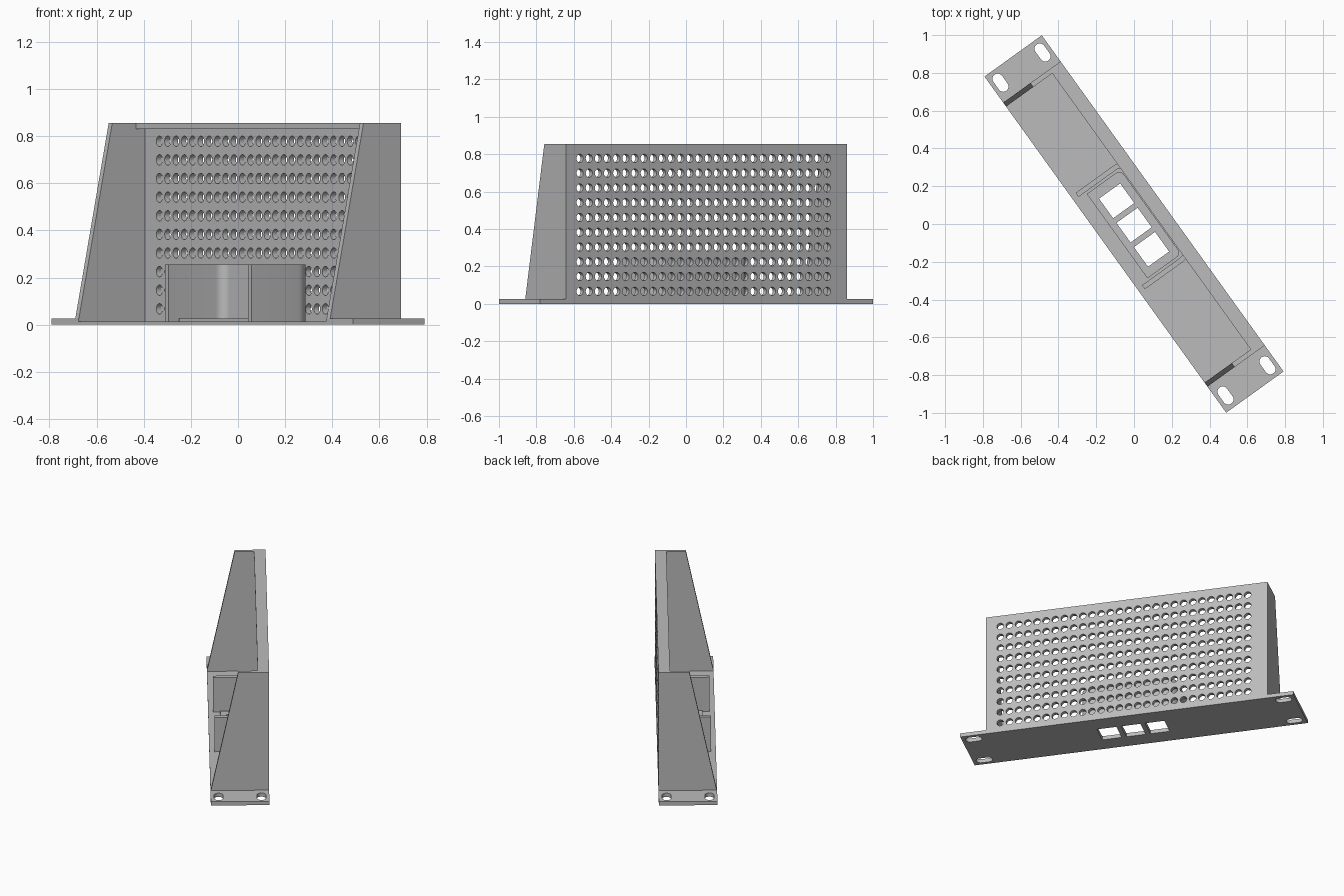
import bpy, bmesh, math
from mathutils import Matrix, Vector

if "Cube" in bpy.data.objects:
    bpy.data.objects.remove(bpy.data.objects["Cube"])

TURN = Matrix.Rotation(math.radians(-54.28), 4, 'Z')   # whole bracket is turned on the ground
HL, HW = 1.096, 0.187      # half length and half width of the faceplate
BODY = 0.926               # half length of the upright body
T, THIN = 0.026, 0.013     # wall thickness and thinned plate thickness
H = 0.855

grey = bpy.data.materials.new("plain grey")
grey.diffuse_color = (0.5, 0.5, 0.5, 1)
grey.use_nodes = True
grey.node_tree.nodes["Principled BSDF"].inputs["Base Color"].default_value = grey.diffuse_color


def add_prism(bm, outline, axis, lo, hi):
    """Extrude a 2D outline along an axis; x: (y,z), y: (x,z), z: (x,y)."""
    place = {'x': lambda a, b, d: (d, a, b),
             'y': lambda a, b, d: (a, d, b),
             'z': lambda a, b, d: (a, b, d)}[axis]
    face = bm.faces.new([bm.verts.new(place(a, b, lo)) for a, b in outline])
    ext = bmesh.ops.extrude_face_region(bm, geom=[face])
    step = Vector(place(0, 0, hi - lo))
    bmesh.ops.translate(bm, vec=step,
                        verts=[v for v in ext['geom'] if isinstance(v, bmesh.types.BMVert)])


def make(name, prisms):
    bm = bmesh.new()
    for p in prisms:
        add_prism(bm, *p)
    bmesh.ops.recalc_face_normals(bm, faces=bm.faces)
    me = bpy.data.meshes.new(name)
    bm.to_mesh(me)
    bm.free()
    me.materials.append(grey)
    ob = bpy.data.objects.new(name, me)
    bpy.context.collection.objects.link(ob)
    ob.matrix_world = TURN
    return ob


def cut(ob, prisms):
    cutter = make("cutter", prisms)
    mod = ob.modifiers.new("cut", 'BOOLEAN')
    mod.object = cutter
    mod.solver = 'EXACT'
    bpy.context.view_layer.objects.active = ob
    bpy.ops.object.modifier_apply(modifier=mod.name)
    bpy.data.objects.remove(cutter)


def smooth(ob):
    bpy.ops.object.select_all(action='DESELECT')
    ob.select_set(True)
    bpy.context.view_layer.objects.active = ob
    bpy.ops.object.shade_smooth_by_angle(angle=math.radians(35))


def rect(x0, x1, y0, y1):
    return [(x0, y0), (x1, y0), (x1, y1), (x0, y1)]


def arc(cx, cy, r, a0, a1, n):
    return [(cx + r * math.cos(math.radians(a0 + (a1 - a0) * i / n)),
             cy + r * math.sin(math.radians(a0 + (a1 - a0) * i / n))) for i in range(n + 1)]


def slot(cx, cy, half, r):
    return arc(cx + half, cy, r, -90, 90, 10) + arc(cx - half, cy, r, 90, 270, 10)


def u_outline(hx, y0, y1, r):
    """Half of the cradle section: front left, round the two back corners, front right."""
    return ([(-hx, y0)] + arc(-hx + r, y1 - r, r, 180, 90, 8)
            + arc(hx - r, y1 - r, r, 90, 0, 8) + [(hx, y0)])


# Faceplate with thicker ears, a raised pad, mounting slots and three windows
inner = BODY - T
slots = [(slot(sx * 1.02, sy * 0.137, 0.025, 0.028), 'z', -0.1, 0.1)
         for sx in (-1, 1) for sy in (-1, 1)]
windows = [(rect(c - 0.064, c + 0.064, -0.072, 0.066), 'z', -0.1, 0.1)
           for c in (-0.153, 0.005, 0.163)]
profile = [(-HL, 0), (HL, 0), (HL, T), (inner, T), (inner, THIN),
           (-inner, THIN), (-inner, T), (-HL, T)]
plate = make("faceplate", [(profile, 'y', -HW, HW)])
cut(plate, slots + windows)
smooth(plate)

pad = make("window_pad", [(u_outline(0.275, -0.11, 0.11, 0.03), 'z', THIN, T)])
cut(pad, windows)

# Perforated back wall
wall = make("perforated_wall", [(rect(-inner, inner, THIN, H), 'y', HW - T, HW)])
cut(wall, [(arc(0.019 + (i - 13.5) * 0.0603, 0.067 + j * 0.079, 0.0225, 0, 337.5, 15), 'y', 0.1, 0.25)
           for i in range(28) for j in range(10)])
smooth(wall)

# Lip along the top of the wall
make("top_lip", [(rect(-inner, inner, H - T, H), 'y', 0.114, HW - T)])

# Tapered end walls
for name, s in (("left_end_wall", -1), ("right_end_wall", 1)):
    make(name, [([(-HW, THIN), (HW, THIN), (HW, H), (-0.01, H)], 'x',
                 min(s * inner, s * BODY), max(s * inner, s * BODY))])

# U-shaped cradle around the windows, open at the front
outer_path = u_outline(0.314, -0.155, HW - T, 0.07)
inner_path = u_outline(0.314 - T, -0.155, HW - 2 * T, 0.07 - T)
cradle = make("window_cradle", [(outer_path + inner_path[::-1], 'z', THIN, 0.255)])
smooth(cradle)
